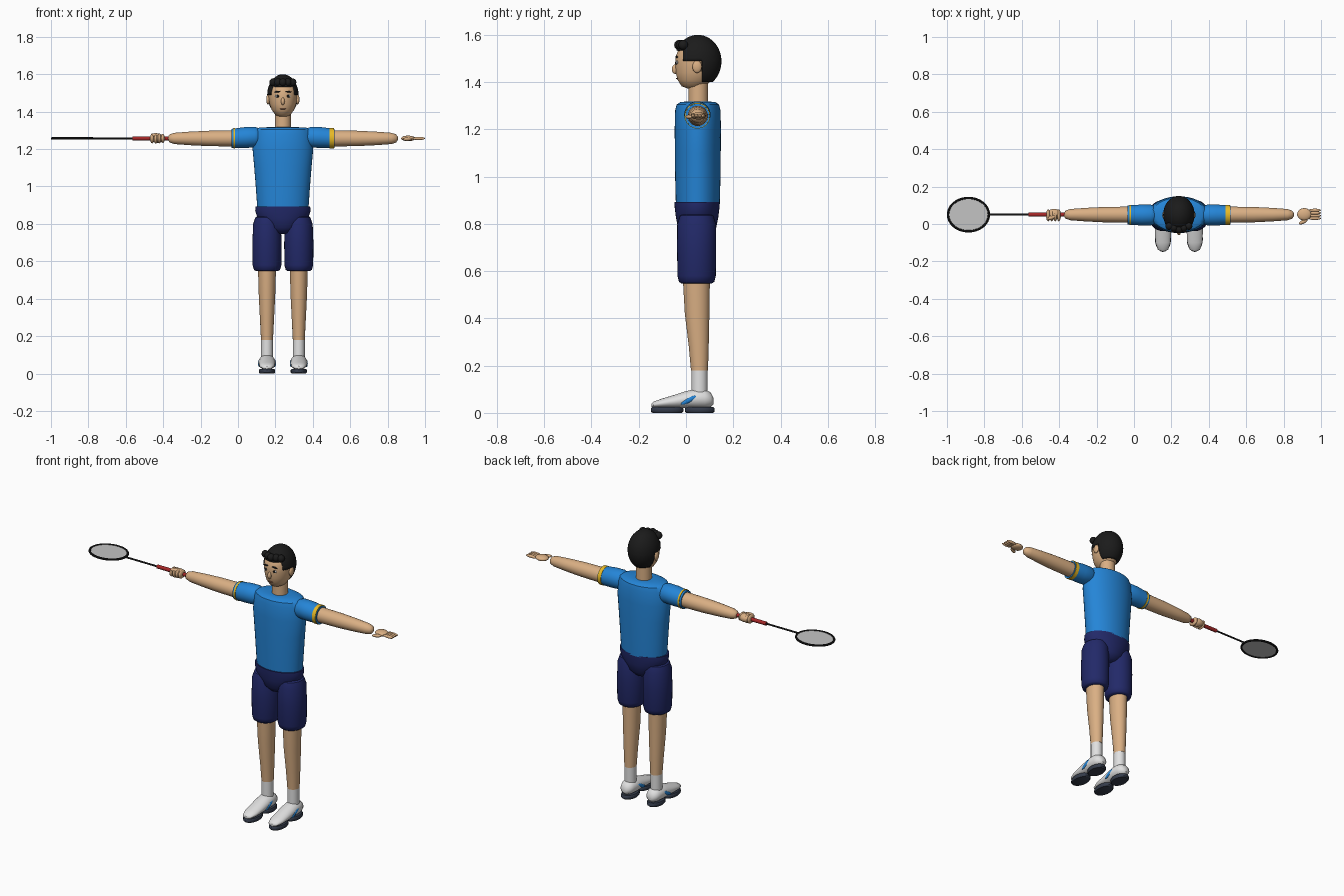
import bpy, bmesh, math
from mathutils import Matrix, Vector

if "Cube" in bpy.data.objects:
    bpy.data.objects.remove(bpy.data.objects["Cube"])

CX, CY, ARM_Z = 0.24, 0.05, 1.257   # body centre line and arm height


def material(name, *rgb):
    m = bpy.data.materials.new(name)
    m.use_nodes = True
    m.diffuse_color = (*rgb, 1)
    m.node_tree.nodes["Principled BSDF"].inputs["Base Color"].default_value = (*rgb, 1)
    return m


SKIN = material("skin", 0.70, 0.43, 0.23)
BLUE = material("shirt blue", 0.018, 0.235, 0.68)
NAVY = material("shorts navy", 0.016, 0.022, 0.14)
BLACK = material("black", 0.011, 0.011, 0.011)
WHITE = material("white", 0.75, 0.75, 0.75)
SOLE = material("sole grey", 0.035, 0.045, 0.07)
RED = material("grip red", 0.38, 0.02, 0.02)
GREY = material("string grey", 0.55, 0.55, 0.55)
YELLOW = material("cuff yellow", 0.82, 0.5, 0.02)
BROWN = material("lip brown", 0.25, 0.1, 0.06)


def finish(name, bm, mat):
    bmesh.ops.recalc_face_normals(bm, faces=bm.faces)
    mesh = bpy.data.meshes.new(name)
    bm.to_mesh(mesh)
    bm.free()
    mesh.materials.append(mat)
    ob = bpy.data.objects.new(name, mesh)
    bpy.context.collection.objects.link(ob)
    bpy.ops.object.select_all(action='DESELECT')
    ob.select_set(True)
    bpy.context.view_layer.objects.active = ob
    bpy.ops.object.shade_smooth_by_angle(angle=math.radians(42))
    return ob


def loft(name, mat, axis, rings, n=32):
    """Skin elliptical rings (position, radius u, radius v, centre u, centre v)."""
    bm = bmesh.new()
    loops = []
    for t, a, b, u, v in rings:
        loop = []
        for i in range(n):
            ang = math.tau * i / n
            p, q = u + a * math.cos(ang), v + b * math.sin(ang)
            co = {'x': (t, p, q), 'y': (p, t, q), 'z': (p, q, t)}[axis]
            loop.append(bm.verts.new(co))
        loops.append(loop)
    for lo, hi in zip(loops, loops[1:]):
        for i in range(n):
            j = (i + 1) % n
            bm.faces.new((lo[i], lo[j], hi[j], hi[i]))
    bm.faces.new(loops[0])
    bm.faces.new(loops[-1])
    return finish(name, bm, mat)


def blob(name, mat, centre, size, tilt=0, axis='X'):
    bm = bmesh.new()
    place = (Matrix.Translation(centre) @ Matrix.Rotation(math.radians(tilt), 4, axis)
             @ Matrix.Diagonal((*size, 1)))
    bmesh.ops.create_uvsphere(bm, u_segments=24, v_segments=14, radius=1, matrix=place)
    return finish(name, bm, mat)


def rod(name, mat, x0, x1, r):
    return loft(name, mat, 'x', [(x, r, r, CY, ARM_Z) for x in (x0, x1)], 16)


# Shirt, waist of the shorts, neck
loft("shirt", BLUE, 'z', [(z, a, b, CX, CY) for z, a, b in (
    (0.885, .137, .093), (1.0, .145, .096), (1.1, .153, .097), (1.2, .162, .098),
    (1.28, .155, .096), (1.305, .145, .09), (1.315, .125, .075), (1.318, .06, .05))], 40)
loft("shorts_waist", NAVY, 'z', [(z, a, b, CX, 0.047) for z, a, b in (
    (.745, .03, .03), (.752, .055, .055), (.78, .095, .08), (.83, .135, .09),
    (.87, .148, .095), (.892, .146, .096))], 40)
loft("neck", SKIN, 'z', [(z, .043, .042, CX, .052) for z in (1.29, 1.42)])

# Arms, sleeves, legs and shoes
for s, side in ((-1, "right"), (1, "left")):
    loft(side + "_sleeve", BLUE, 'x', [(CX + s * d, r, r, .048, z) for d, r, z in (
        (.112, .025, 1.264), (.125, .046, 1.264), (.15, .055, 1.264),
        (.2, .056, 1.262), (.275, .051, ARM_Z))])
    start, end = (.25, .272) if s > 0 else (.255, .265)
    loft(side + "_cuff_band", YELLOW, 'x',
         [(CX + s * d, .0545, .0545, .048, 1.258) for d in (start, end)])
    loft(side + "_arm", SKIN, 'x', [(CX + s * d, r, r, CY, ARM_Z) for d, r in (
        (.26, .043), (.4, .041), (.5, .036), (.58, .03), (.605, .022), (.615, .008))])

    x = CX + s * .085
    loft(side + "_shorts_leg", NAVY, 'z', [(z, a, b, x, .045) for z, a, b in (
        (.548, .06, .065), (.555, .07, .075), (.58, .077, .081), (.7, .078, .083),
        (.8, .074, .082), (.835, .062, .07), (.85, .035, .04))])
    loft(side + "_shin", SKIN, 'z', [(z, a, b, x, y) for z, a, b, y in (
        (.18, .032, .036, .057), (.28, .037, .042, .054), (.42, .044, .052, .047),
        (.56, .048, .057, .044))])
    loft(side + "_sock", WHITE, 'z', [(z, .032, .034, x, .057) for z in (.07, .186)])
    loft(side + "_shoe", WHITE, 'y', [(y, a, b, x, z) for y, a, b, z in (
        (-.146, .010, .007, .032), (-.137, .028, .013, .035), (-.1, .04, .02, .041),
        (-.05, .043, .028, .048), (0, .045, .036, .056), (.04, .045, .041, .06),
        (.08, .042, .04, .06), (.105, .032, .03, .056), (.117, .012, .012, .05))])
    for part, y, length in (("toe", -.08, .069), ("heel", .058, .063)):
        loft(f"{side}_{part}_sole", SOLE, 'z', [(z, .043 * k, length * k, x, y) for z, k in (
            (0, .9), (.006, 1), (.018, 1), (.024, .92))])
    for k in (-1, 1):
        blob(side + "_shoe_stripe", BLUE, (x + k * .041, .012, .054), (.007, .037, .01), 28)

# Head and face
loft("head", SKIN, 'z', [(z, a, b, CX, y) for z, a, b, y in (
    (1.374, .02, .025, .03), (1.382, .04, .05, .032), (1.41, .06, .073, .037),
    (1.44, .071, .085, .042), (1.48, .077, .09, .044), (1.51, .077, .088, .045),
    (1.535, .074, .08, .047), (1.565, .055, .058, .05), (1.585, .02, .03, .05))], 40)
for s, side in ((-1, "right"), (1, "left")):
    x = CX + s * .028
    blob(side + "_ear", SKIN, (CX + s * .079, .047, 1.465), (.01, .02, .026))
    blob(side + "_eye", WHITE, (x, -.038, 1.483), (.013, .005, .008))
    blob(side + "_pupil", BLACK, (x, -.0415, 1.483), (.007, .004, .0075))
    blob(side + "_eyebrow", BLACK, (x, -.039, 1.507), (.018, .006, .004), s * 6, 'Y')
blob("nose", SKIN, (CX, -.046, 1.455), (.01, .014, .02))
blob("mouth", BROWN, (CX, -.036, 1.415), (.016, .006, .003))

# Hair cap trimmed around the face and ears, with a swept fringe
bm = bmesh.new()
cap = Matrix.Translation((CX, .05, 1.488)) @ Matrix.Diagonal((.084, .1, .112, 1))
bmesh.ops.create_uvsphere(bm, u_segments=40, v_segments=24, radius=1, matrix=cap)
for co, no in (((0, 0, 1.535), (0, 0, 1)), ((0, 0, 1.49), (0, 0, 1)), ((0, 0, 1.4), (0, 0, 1)),
               ((0, -.013, 0), (0, 1, 0)), ((0, .068, 0), (0, 1, 0))):
    bmesh.ops.bisect_plane(bm, geom=bm.verts[:] + bm.edges[:] + bm.faces[:],
                           plane_co=co, plane_no=no)


def is_hair(p):
    return (p.z > 1.535 or (p.z > 1.49 and p.y > -.013) or (p.z > 1.4 and p.y > .068))


bare = [f for f in bm.faces if not is_hair(f.calc_center_median())]
bmesh.ops.delete(bm, geom=bare, context='FACES')
hair = finish("hair", bm, BLACK)
shell = hair.modifiers.new("thickness", 'SOLIDIFY')
shell.thickness, shell.offset = .012, -1
for i in range(5):
    d = (i - 2) * .026
    blob("fringe", BLACK, (CX + d, -.03 + abs(d) * .35, 1.557), (.02, .02, .021))

# Open left hand
blob("left_palm", SKIN, (.91, .052, ARM_Z), (.038, .033, .015))
for i in range(4):
    blob("left_finger", SKIN, (.967, .03 + i * .0145, ARM_Z), (.033, .0085, .009))
blob("left_thumb", SKIN, (.905, .012, 1.253), (.026, .01, .009), 25, 'Z')

# Right fist gripping the handle
blob("right_palm", SKIN, (-.428, .052, ARM_Z), (.038, .029, .024))
for i in range(4):
    blob("right_finger", SKIN, (-.459 + i * .019, .046, ARM_Z), (.011, .032, .028 - abs(i - 1) * .002))
blob("right_thumb", SKIN, (-.44, .035, 1.275), (.025, .011, .01), 20, 'Z')

# Racket
rod("racket_grip", RED, -.565, -.37, .011)
rod("racket_shaft", BLACK, -.775, -.56, .005)
loft("racket_strings", GREY, 'z', [(z, .11, .09, -.885, CY) for z in (1.255, 1.259)], 48)
bm = bmesh.new()
N, M = 48, 8
grid = []
for i in range(N):
    a = math.tau * i / N
    out = Vector((math.cos(a), math.sin(a), 0))
    mid = Vector((-.885 + .109 * out.x, CY + .089 * out.y, ARM_Z))
    grid.append([bm.verts.new(mid + .0065 * (out * math.cos(math.tau * j / M)
                 + Vector((0, 0, math.sin(math.tau * j / M))))) for j in range(M)])
for i in range(N):
    for j in range(M):
        k, l = (i + 1) % N, (j + 1) % M
        bm.faces.new((grid[i][j], grid[k][j], grid[k][l], grid[i][l]))
finish("racket_frame", bm, BLACK)
